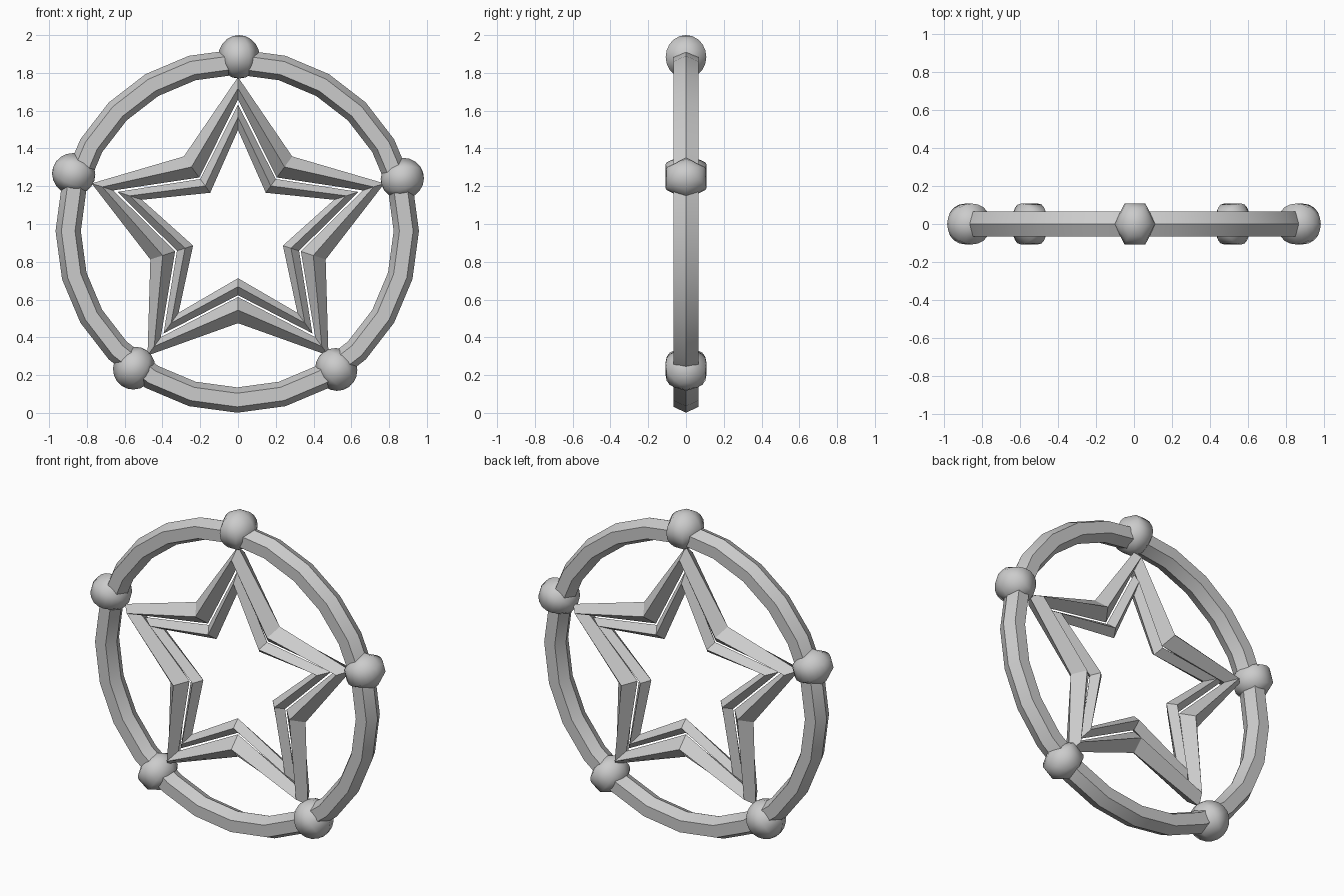
import bpy, bmesh
from math import sin, cos, pi, radians, atan2

if "Cube" in bpy.data.objects:
    bpy.data.objects.remove(bpy.data.objects["Cube"])

CZ = 0.963  # height of the common centre


def skin(name, loops, closed, angle):
    """Bridge equal-length loops of points into a smooth-shaded mesh."""
    bm = bmesh.new()
    rows = [[bm.verts.new(p) for p in loop] for loop in loops]
    n = len(rows[0])
    for i in range(len(rows) if closed else len(rows) - 1):
        a, b = rows[i], rows[(i + 1) % len(rows)]
        for j in range(n):
            k = (j + 1) % n
            bm.faces.new((a[j], a[k], b[k], b[j]))
    bmesh.ops.remove_doubles(bm, verts=bm.verts, dist=1e-5)
    bmesh.ops.recalc_face_normals(bm, faces=bm.faces)
    me = bpy.data.meshes.new(name)
    bm.to_mesh(me)
    bm.free()
    me.shade_smooth()
    me.set_sharp_from_angle(angle=radians(angle))
    ob = bpy.data.objects.new(name, me)
    bpy.context.collection.objects.link(ob)
    return ob


def hoop(name, corners, section, cx=0.0):
    """Sweep a (radial, depth) section round corners of (angle, radius, half width)."""
    loops = [[(cx + (r + s * h) * cos(a), y, CZ + (r + s * h) * sin(a))
              for s, y in section] for a, r, h in corners]
    return skin(name, loops, True, 30)


# Outer ring: four curved quarters of six steps, six-sided section
def quarter(t):
    k = 0.5523
    x = 3 * (1 - t) ** 2 * t * k + 3 * (1 - t) * t * t + t ** 3
    y = (1 - t) ** 3 + 3 * (1 - t) ** 2 * t + 3 * (1 - t) * t * t * k
    return atan2(x, y)


hexagon = [(1, 0), (.54, .066), (-.54, .066), (-1, 0), (-.54, -.066), (.54, -.066)]
hoop("outer_ring", [(q * pi / 2 + quarter(i / 6), .895, .067)
                    for q in range(4) for i in range(6)], hexagon, -.004)


# Two nested stars with diamond sections that narrow toward the tips
def star(name, tip, notch, depth):
    corners = []
    for i in range(10):
        out, inn = notch if i % 2 else tip
        corners.append((pi / 2 + i * pi / 5, (out + inn) / 2, (out - inn) / 2))
    hoop(name, corners, [(1, 0), (0, depth), (-1, 0), (0, -depth)])


star("outer_star", (.815, .695), (.488, .35), .066)
star("inner_star", (.67, .535), (.34, .25), .046)

# Round knobs on the ring: six sides about an axis pointing at the centre
knobs = [(.005, 1.885), (-.87, 1.265), (-.55, .237), (.52, .23), (.87, 1.24)]
for n, (kx, kz) in enumerate(knobs):
    a = pi / 2 + n * 2 * pi / 5
    loops = []
    for i in range(11):
        along, rad = .115 * cos(pi * i / 10), .11 * sin(pi * i / 10)
        loop = []
        for j in range(6):
            t = rad * cos(j * pi / 3)
            y = 1.13 * rad * sin(j * pi / 3)
            loop.append((kx + along * cos(a) - t * sin(a), y,
                         kz + along * sin(a) + t * cos(a)))
        loops.append(loop)
    # pole loops collapse to one point; drop the flat faces they leave
    bm_loops = loops[1:-1]
    knob = skin("knob_%d" % (n + 1), bm_loops, False, 180)
    bm = bmesh.new()
    bm.from_mesh(knob.data)
    for end in (loops[0][0], loops[-1][0]):
        pole = bm.verts.new(end)
        rim = [e for e in bm.edges if e.is_boundary and
               all((v.co - pole.co).length < .1 for v in e.verts)]
        for e in rim:
            bm.faces.new((e.verts[0], e.verts[1], pole))
    bmesh.ops.recalc_face_normals(bm, faces=bm.faces)
    for f in bm.faces:
        f.smooth = True
    bm.to_mesh(knob.data)
    bm.free()
